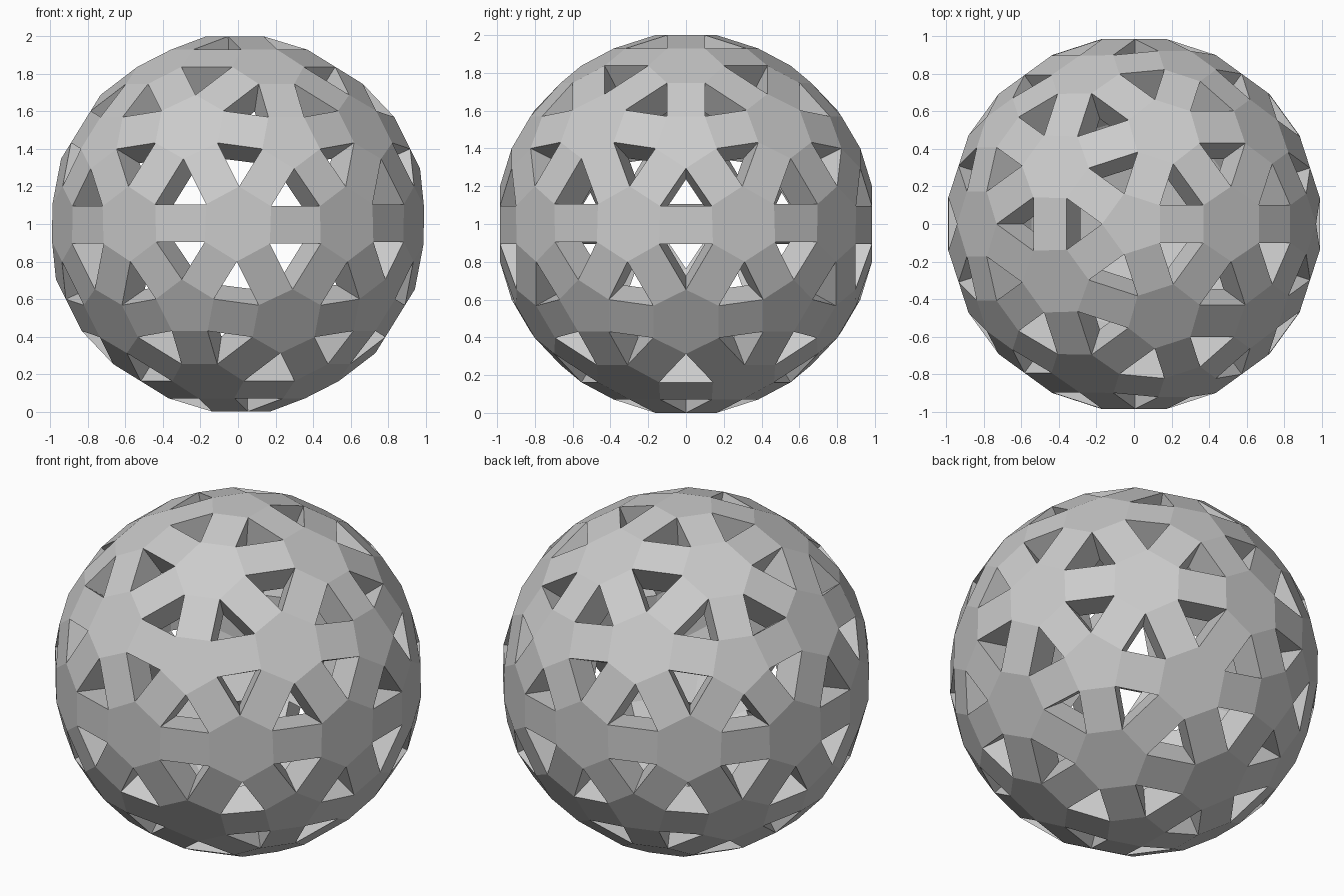
import bpy, bmesh, math
from mathutils import Matrix

if "Cube" in bpy.data.objects:
    bpy.data.objects.remove(bpy.data.objects["Cube"])

EDGE = 0.2        # side length of every pentagon and hexagon
WALL = 0.19       # shell thickness

# Face directions: 12 pentagon + 30 hexagon centres of a subdivided icosahedron
guide = bmesh.new()
bmesh.ops.create_icosphere(guide, subdivisions=2, radius=1.0)

shell = bmesh.new()
for v in guide.verts:
    n = len(v.link_edges)
    normal = v.co.normalized()
    dist = 1.0 if n == 5 else 0.985
    radius = EDGE / (2 * math.sin(math.pi / n))
    # one flat side looks at the neighbouring pentagon (or any hexagon, for a pentagon)
    around = [e.other_vert(v) for e in v.link_edges]
    ref = min(around, key=lambda w: len(w.link_edges)).co
    side = (ref - normal * ref.dot(normal)).normalized()
    for k in range(n):
        turn = Matrix.Rotation((2 * k + 1) * math.pi / n, 3, normal)
        shell.verts.new(normal * dist + turn @ (side * radius))
guide.free()

# Skin the polygons, merge coplanar triangles, then open the triangular holes
bmesh.ops.convex_hull(shell, input=shell.verts[:])
bmesh.ops.dissolve_limit(shell, angle_limit=math.radians(1.5),
                         verts=shell.verts[:], edges=shell.edges[:])
holes = [f for f in shell.faces if len(f.verts) == 3]
bmesh.ops.delete(shell, geom=holes, context='FACES_ONLY')
bmesh.ops.recalc_face_normals(shell, faces=shell.faces[:])
if sum(f.normal.dot(f.calc_center_median()) for f in shell.faces) < 0:
    bmesh.ops.reverse_faces(shell, faces=shell.faces[:])

mesh = bpy.data.meshes.new("perforated_ball")
shell.to_mesh(mesh)
shell.free()
ball = bpy.data.objects.new("perforated_ball", mesh)
ball.location.z = 1.0
bpy.context.collection.objects.link(ball)

# Thick wall, growing inwards
solid = ball.modifiers.new("wall", 'SOLIDIFY')
solid.thickness = WALL
solid.offset = -1
